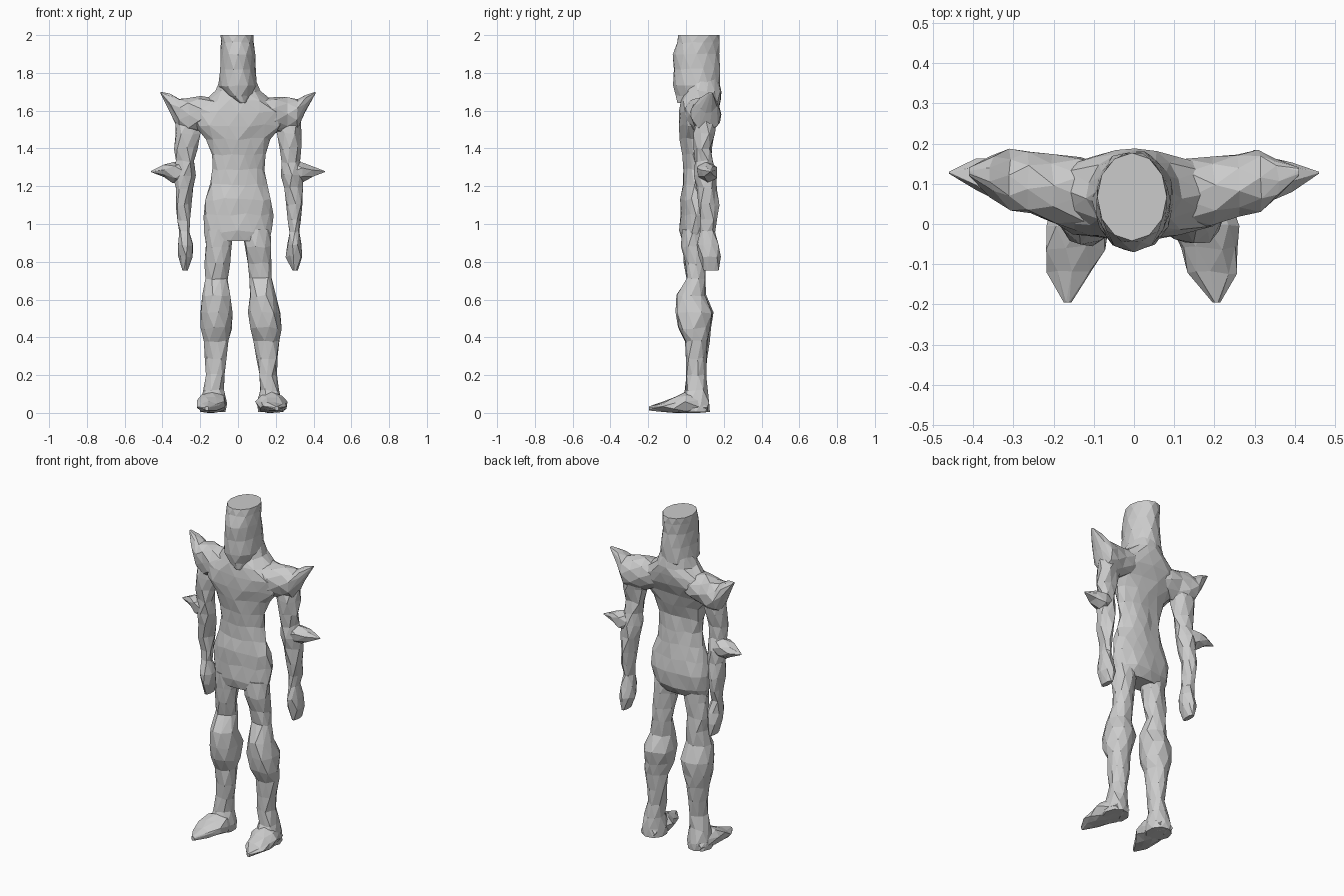
import bpy
import bmesh
import math
import random

random.seed(4)
if "Cube" in bpy.data.objects:
    bpy.data.objects.remove(bpy.data.objects["Cube"], do_unlink=True)

# One plain stone grey for the whole figure
grey = bpy.data.materials.new("stone grey")
grey.use_nodes = True
colour = (0.6, 0.6, 0.6, 1)
grey.diffuse_color = colour
grey.node_tree.nodes["Principled BSDF"].inputs["Base Color"].default_value = colour


# Mappings from (across, other across, along) to x, y, z
def upright(a, b, along):
    return (a, b, along)


def sideways(a, b, along):
    return (along, a, b)


def forward(a, b, along):
    return (a, along, b)


def loft(name, rows, sides=10, mapping=upright, side=1, drift=None, rough=0.007):
    """Skin faceted rings; each row is low/high, low/high, position along."""
    bm = bmesh.new()
    rings = []
    last = len(rows) - 1
    # Few-sided rings are swollen a little to keep their full girth
    fit = 0.5 / math.sqrt(math.cos(math.pi / sides))
    for number, (a_low, a_high, b_low, b_high, along) in enumerate(rows):
        ring = []
        twist = 0.5 * (number % 2)
        for step in range(sides):
            angle = math.tau * (step + twist) / sides
            a = (a_low + a_high) / 2 + (a_high - a_low) * fit * math.cos(angle)
            b = (b_low + b_high) / 2 + (b_high - b_low) * fit * math.sin(angle)
            x, y, z = mapping(a, b, along)
            # Hewn, uneven surface, leaving the end rings clean
            if 0 < number < last:
                x += random.uniform(-rough, rough)
                y += random.uniform(-rough, rough)
                z += random.uniform(-rough, rough)
            x *= side
            if drift:
                x += drift(z)
            ring.append(bm.verts.new((x, y, max(z, 0))))
        rings.append(ring)
    # Staggered rings are joined by alternating triangles
    for number in range(last):
        low, high = rings[number], rings[number + 1]
        for i in range(sides):
            j = (i + 1) % sides
            if number % 2 == 0:
                bm.faces.new((low[i], low[j], high[i]))
                bm.faces.new((low[j], high[j], high[i]))
            else:
                bm.faces.new((low[i], low[j], high[j]))
                bm.faces.new((low[i], high[j], high[i]))
    bm.faces.new(rings[0])
    bm.faces.new(rings[-1])
    bmesh.ops.recalc_face_normals(bm, faces=bm.faces)
    mesh = bpy.data.meshes.new(name)
    bm.to_mesh(mesh)
    bm.free()
    mesh.materials.append(grey)
    part = bpy.data.objects.new(name, mesh)
    bpy.context.collection.objects.link(part)
    return part


# Torso from hips through narrow waist to the sloping neck
loft("torso", [
    (-.17, .16, -.02, .1, .91),
    (-.185, .175, -.03, .13, .96),
    (-.18, .185, -.03, .14, 1.05),
    (-.17, .175, -.03, .13, 1.13),
    (-.15, .15, -.02, .11, 1.21),
    (-.135, .135, -.015, .1, 1.29),
    (-.14, .14, -.02, .1, 1.37),
    (-.17, .17, -.03, .12, 1.45),
    (-.23, .23, -.04, .14, 1.52),
    (-.25, .25, -.04, .175, 1.59),
    (-.18, .18, -.03, .19, 1.65),
    (-.115, .115, -.02, .185, 1.7),
    (-.085, .085, 0, .17, 1.78),
], sides=14)

# Flat-topped tall head with a pointed chin
loft("head", [
    (.01, .04, -.045, 0, 1.64),
    (-.06, .07, -.055, .12, 1.68),
    (-.1, .1, -.065, .18, 1.73),
    (-.092, .092, -.065, .18, 1.82),
    (-.09, .088, -.07, .175, 1.9),
    (-.09, .085, -.05, .175, 1.96),
    (-.09, .08, -.04, .175, 2),
], sides=12, rough=0.004)


# The left limbs stand slightly further out than the right
def leg_drift(z):
    return min(0.04, 0.06 * max(0, 1 - z / 0.9))


def arm_drift(z):
    return 0.014 * max(0, 1.4 - z) / 0.4


for word, side in (("left", 1), ("right", -1)):
    leg_lean = leg_drift if side > 0 else None
    arm_lean = arm_drift if side > 0 else None

    # Shoulder bar growing out of the chest into an upswept spike
    loft(word + "_shoulder", [
        (.02, .14, 1.54, 1.65, .06),
        (-.01, .165, 1.51, 1.67, .13),
        (0, .165, 1.49, 1.67, .2),
        (.025, .175, 1.48, 1.67, .26),
        (.035, .18, 1.5, 1.665, .31),
        (.07, .165, 1.59, 1.685, .355),
        (.12, .14, 1.69, 1.7, .41),
    ], sides=9, mapping=sideways, side=side)

    # Arm tapering to a mitten hand
    loft(word + "_arm", [
        (.19, .33, .05, .16, 1.55),
        (.2, .335, .04, .15, 1.48),
        (.22, .33, .045, .13, 1.4),
        (.23, .325, .05, .14, 1.33),
        (.23, .34, .05, .16, 1.26),
        (.24, .335, .06, .16, 1.19),
        (.25, .33, .07, .17, 1.1),
        (.255, .315, .08, .165, 1.02),
        (.255, .315, .08, .15, .96),
        (.24, .32, .06, .17, .89),
        (.24, .32, .07, .18, .83),
        (.265, .295, .09, .175, .755),
    ], sides=8, side=side, drift=arm_lean)

    # Broad elbow spike
    loft(word + "_elbow_spike", [
        (.06, .15, 1.22, 1.33, .28),
        (.055, .165, 1.225, 1.325, .34),
        (.085, .155, 1.25, 1.315, .39),
        (.125, .13, 1.275, 1.28, .46),
    ], sides=6, mapping=sideways, side=side)

    # Thigh, swollen knee and thin shin
    loft(word + "_leg", [
        (.02, .17, -.02, .1, .97),
        (.035, .175, -.02, .1, .88),
        (.045, .17, -.005, .1, .79),
        (.05, .17, .005, .1, .71),
        (.045, .185, -.045, .105, .62),
        (.03, .2, -.05, .14, .53),
        (.035, .195, -.04, .13, .45),
        (.055, .18, -.005, .12, .38),
        (.06, .17, 0, .11, .29),
        (.07, .165, 0, .1, .2),
        (.075, .18, -.005, .11, .12),
        (.065, .195, -.03, .125, .05),
        (.065, .2, -.02, .125, .005),
    ], sides=9, side=side, drift=leg_lean)

    # Long pointed foot
    loft(word + "_foot", [
        (.09, .18, .005, .05, .115),
        (.075, .195, 0, .09, .07),
        (.06, .215, 0, .11, 0),
        (.075, .22, 0, .085, -.06),
        (.1, .21, .005, .06, -.12),
        (.155, .175, .012, .035, -.195),
    ], sides=8, mapping=forward, side=side, drift=leg_lean)
